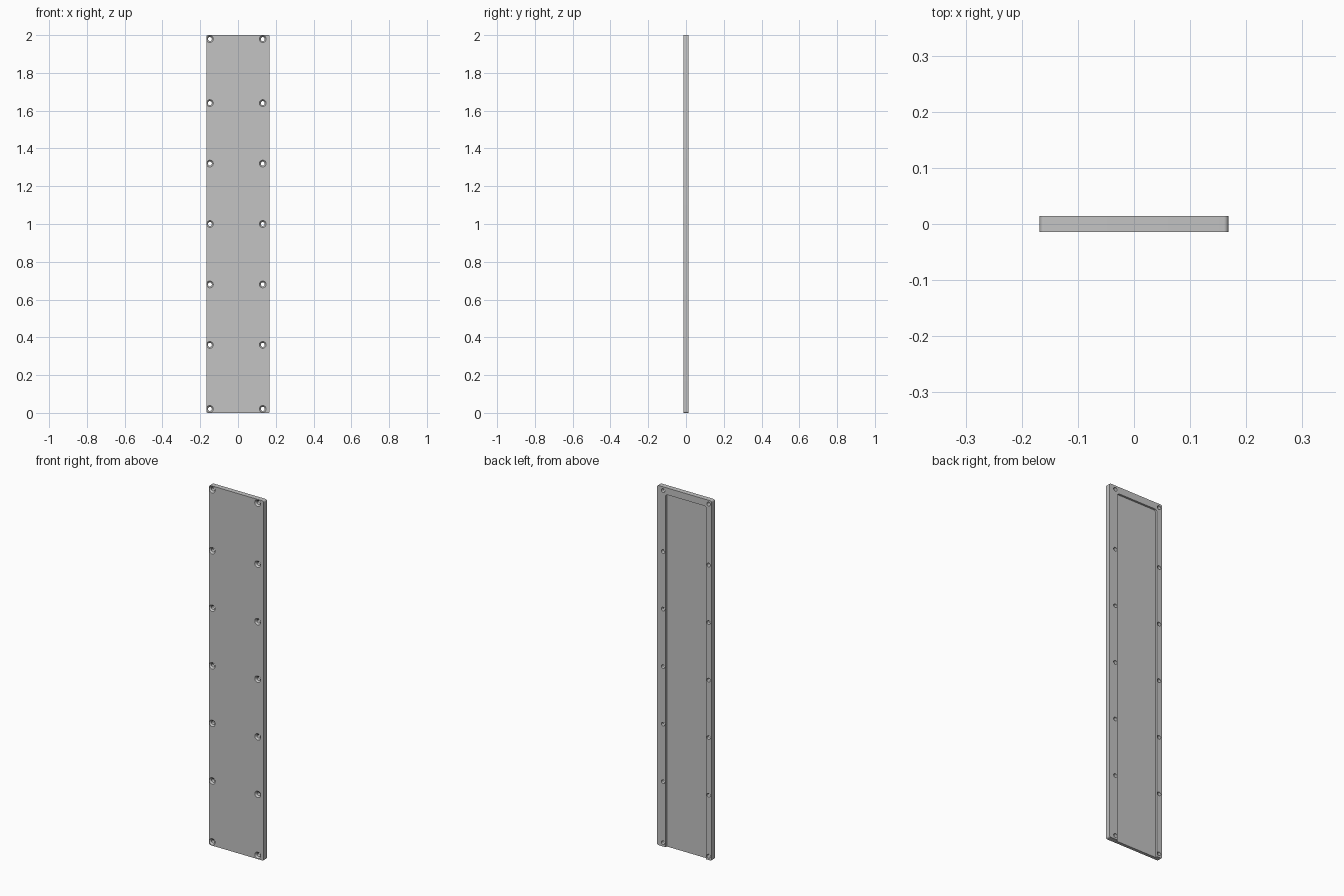
import bpy
import bmesh
import math

cube = bpy.data.objects.get("Cube")
if cube:
    bpy.data.objects.remove(cube, do_unlink=True)

W, T, H = 0.168, 0.014, 2.0           # half width, half thickness, height
HOLE_X = (-0.149, 0.131)
HOLE_Z = [0.021, 1.979] + [1 + 0.32 * i for i in range(-2, 3)]
HOLE_R, SINK_R, SINK_DEPTH = 0.0105, 0.0182, 0.008
RIM_X, RIM_Z = 0.015, 0.017           # hole centre to recess walls
FLOOR_Y = 0.003

grey = bpy.data.materials.new("light grey metal")
grey.use_nodes = True
colour = (0.55, 0.55, 0.55, 1)
grey.diffuse_color = colour
grey.node_tree.nodes["Principled BSDF"].inputs["Base Color"].default_value = colour


def make_object(name, bm):
    bmesh.ops.recalc_face_normals(bm, faces=bm.faces)
    mesh = bpy.data.meshes.new(name)
    bm.to_mesh(mesh)
    bm.free()
    mesh.materials.append(grey)
    obj = bpy.data.objects.new(name, mesh)
    bpy.context.collection.objects.link(obj)
    return obj


def rounded_slab(name, x0, x1, y0, y1, z0, z1, radius):
    """Slab whose four corners are rounded when seen from the front."""
    bm = bmesh.new()
    outline = []
    corners = ((x1, z1, -1, -1), (x0, z1, 1, -1), (x0, z0, 1, 1), (x1, z0, -1, 1))
    for i, (x, z, sx, sz) in enumerate(corners):
        for k in range(7):
            a = math.pi / 2 * (i + k / 6)
            outline.append(bm.verts.new((x + sx * radius + radius * math.cos(a), y0,
                                         z + sz * radius + radius * math.sin(a))))
    face = bm.faces.new(outline)
    side = bmesh.ops.extrude_face_region(bm, geom=[face])["geom"]
    verts = [v for v in side if isinstance(v, bmesh.types.BMVert)]
    bmesh.ops.translate(bm, verts=verts, vec=(0, y1 - y0, 0))
    return make_object(name, bm)


def hole_cutters(name, sides=32):
    """Countersunk drill shapes, one per screw hole."""
    bm = bmesh.new()
    slope = (SINK_R - HOLE_R) / SINK_DEPTH
    extra = 0.002
    profile = ((-T - extra, SINK_R + slope * extra),
               (-T + SINK_DEPTH, HOLE_R), (T + 0.01, HOLE_R))
    for x in HOLE_X:
        for z in HOLE_Z:
            rings = []
            for y, r in profile:
                rings.append([bm.verts.new((x + r * math.cos(math.tau * k / sides), y,
                                            z + r * math.sin(math.tau * k / sides)))
                              for k in range(sides)])
            for a, b in zip(rings, rings[1:]):
                for k in range(sides):
                    n = (k + 1) % sides
                    bm.faces.new((a[k], a[n], b[n], b[k]))
            bm.faces.new(rings[0])
            bm.faces.new(rings[-1])
    return make_object(name, bm)


# Plate, with a recess open at the bottom and countersunk screw holes
plate = rounded_slab("cover_plate", -W, W, -T, T, 0, H, 0.008)
recess = rounded_slab("recess_cutter", HOLE_X[0] + RIM_X, HOLE_X[1] - RIM_X,
                      FLOOR_Y, T + 0.02, -0.1, max(HOLE_Z) - RIM_Z, 0.01)
holes = hole_cutters("hole_cutter")

for cutter in (recess, holes):
    cutter.hide_render = True
    mod = plate.modifiers.new(cutter.name, "BOOLEAN")
    mod.operation = "DIFFERENCE"
    mod.solver = "EXACT"
    mod.object = cutter

# Bake the cuts, then drop the cutters
graph = bpy.context.evaluated_depsgraph_get()
cut_mesh = bpy.data.meshes.new_from_object(plate.evaluated_get(graph))
plate.modifiers.clear()
plate.data = cut_mesh
for cutter in (recess, holes):
    bpy.data.objects.remove(cutter, do_unlink=True)

bpy.ops.object.select_all(action="DESELECT")
plate.select_set(True)
bpy.context.view_layer.objects.active = plate
bpy.ops.object.shade_smooth_by_angle(angle=math.radians(30))
